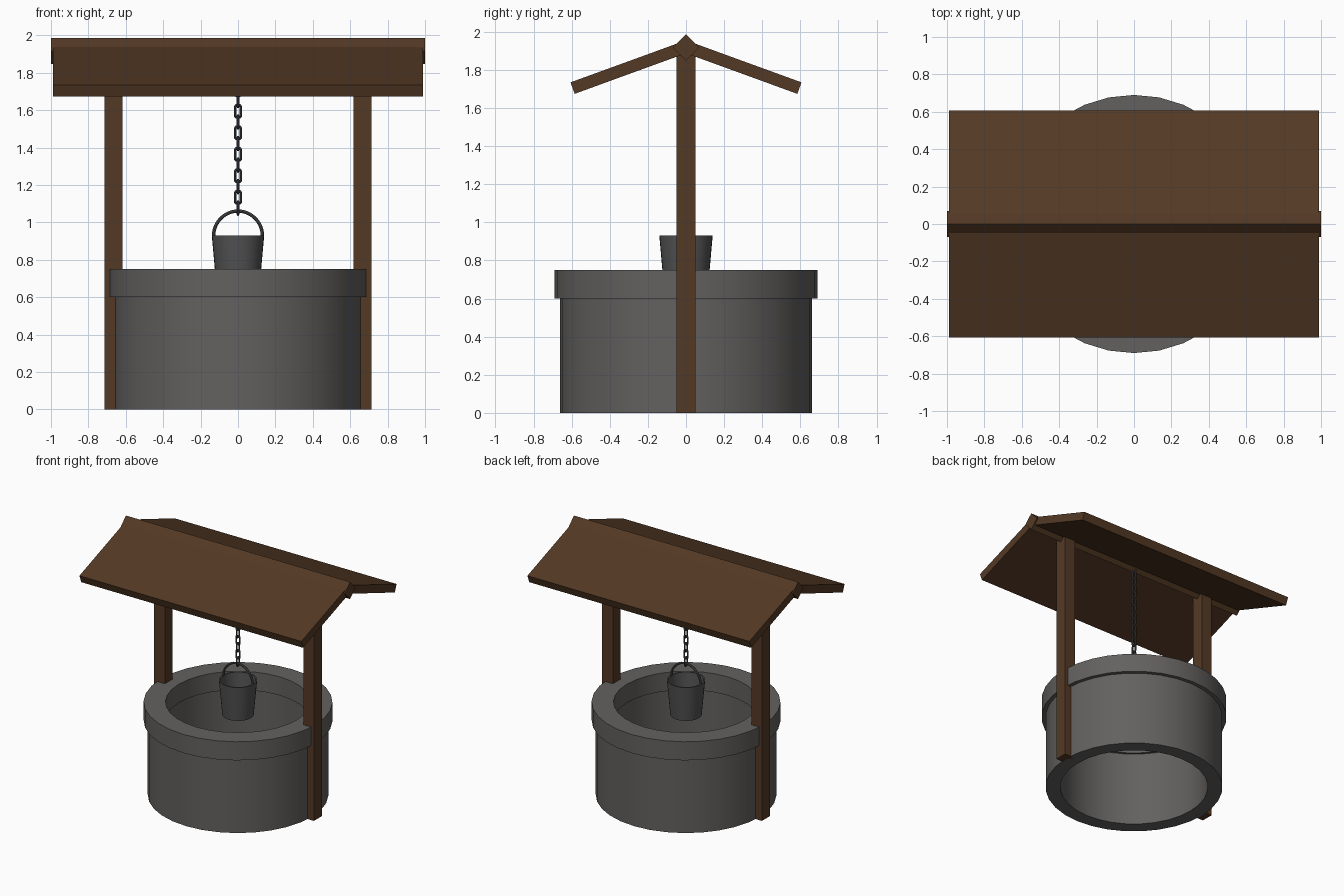
import bpy, bmesh, math
from mathutils import Matrix, Vector

if "Cube" in bpy.data.objects:
    bpy.data.objects.remove(bpy.data.objects["Cube"])


def material(name, rgb):
    m = bpy.data.materials.new(name)
    m.diffuse_color = (*rgb, 1)
    m.use_nodes = True
    m.node_tree.nodes["Principled BSDF"].inputs["Base Color"].default_value = m.diffuse_color
    return m


STONE = material("grey stone", (0.125, 0.120, 0.116))
WOOD = material("brown wood", (0.088, 0.041, 0.018))
METAL = material("dark metal", (0.085, 0.085, 0.088))
IRON = material("chain iron", (0.060, 0.060, 0.064))


def finish(name, bm, mat, smooth=False):
    bmesh.ops.recalc_face_normals(bm, faces=bm.faces)
    me = bpy.data.meshes.new(name)
    bm.to_mesh(me)
    bm.free()
    me.materials.append(mat)
    ob = bpy.data.objects.new(name, me)
    bpy.context.collection.objects.link(ob)
    if smooth:
        bpy.ops.object.select_all(action='DESELECT')
        ob.select_set(True)
        bpy.context.view_layer.objects.active = ob
        bpy.ops.object.shade_smooth_by_angle(angle=math.radians(40))
    return ob


def lathe(name, profile, mat, n=32, closed=True):
    """Revolve (radius, z) points; radius 0 points close the axis."""
    bm = bmesh.new()
    rings = []
    for r, z in profile:
        if r == 0:
            rings.append([bm.verts.new((0, 0, z))] * n)
        else:
            rings.append([bm.verts.new((r * math.cos(2 * math.pi * i / n),
                                        r * math.sin(2 * math.pi * i / n), z)) for i in range(n)])
    pairs = list(zip(rings, rings[1:])) + ([(rings[-1], rings[0])] if closed else [])
    for a, b in pairs:
        for i in range(n):
            j = (i + 1) % n
            bm.faces.new(list(dict.fromkeys((a[i], a[j], b[j], b[i]))))
    return finish(name, bm, mat, True)


def box(name, size, loc, mat, rot_x=0):
    bm = bmesh.new()
    bmesh.ops.create_cube(bm, size=1, matrix=Matrix.Translation(loc)
                          @ Matrix.Rotation(rot_x, 4, 'X') @ Matrix.Diagonal((*size, 1)))
    return finish(name, bm, mat)


def tube(name, path, radius, mat, closed, turn=0, sides=8):
    """Sweep a round section along (x, z) points in a vertical plane turned about z."""
    bm = bmesh.new()
    rings = []
    n = len(path)
    for i, (x, z) in enumerate(path):
        a = path[(i - 1) % n] if closed else path[max(i - 1, 0)]
        b = path[(i + 1) % n] if closed else path[min(i + 1, n - 1)]
        t = Vector((b[0] - a[0], 0, b[1] - a[1])).normalized()
        side = Vector((t.z, 0, -t.x))
        rings.append([bm.verts.new(Vector((x, 0, z)) + radius * (
            math.cos(2 * math.pi * k / sides) * side
            + math.sin(2 * math.pi * k / sides) * Vector((0, 1, 0)))) for k in range(sides)])
    for i in range(n if closed else n - 1):
        a, b = rings[i], rings[(i + 1) % n]
        for k in range(sides):
            j = (k + 1) % sides
            bm.faces.new((a[k], a[j], b[j], b[k]))
    if not closed:
        bm.faces.new(rings[0])
        bm.faces.new(rings[-1])
    bm.transform(Matrix.Rotation(turn, 4, 'Z'))
    return finish(name, bm, mat, True)


# Stone ring and its overhanging rim
lathe("well_wall", [(0.66, 0), (0.66, 0.6), (0.55, 0.6), (0.55, 0)], STONE)
lathe("well_rim", [(0.69, 0.6), (0.69, 0.75), (0.53, 0.75), (0.53, 0.6)], STONE)

# Posts and sloping roof boards, mirrored
slope = math.radians(20)
thick, length = 0.064, 0.64
for s, side, face in ((-1, "left", "front"), (1, "right", "back")):
    box(side + "_post", (0.095, 0.1, 1.9), (s * 0.665, 0, 0.95), WOOD)
    # centre of the board, measured back from its outer edge
    cy = 0.595 - length / 2 * math.cos(slope)
    cz = 1.704 + length / 2 * math.sin(slope)
    box(face + "_roof_board", (1.98, length, thick), (0, s * cy, cz), WOOD, -s * slope)

# Ridge beam set on its corner
box("ridge_beam", (2.0, 0.098, 0.098), (0, 0, 1.916), WOOD, math.radians(45))

# Tapered open bucket with a floor
lathe("bucket", [(0, 0.65), (0.115, 0.65), (0.14, 0.93), (0.13, 0.93), (0.106, 0.662), (0, 0.662)],
      METAL, closed=False)

# Half-round bucket handle
tube("bucket_handle", [(0.131 * math.cos(math.pi * i / 24), 0.925 + 0.135 * math.sin(math.pi * i / 24))
                       for i in range(25)], 0.009, METAL, False)

# Chain of alternating oval links up to the ridge
for k in range(15):
    zc = 1.076 + 0.0575 * k
    path = []
    for i in range(16):
        a = 2 * math.pi * (i + 0.5) / 16
        path.append((0.016 * math.cos(a), zc + 0.016 * math.sin(a) + math.copysign(0.019, math.sin(a))))
    tube("chain_link_%02d" % (k + 1), path, 0.007, IRON, True, math.pi / 2 * ((k + 1) % 2))
